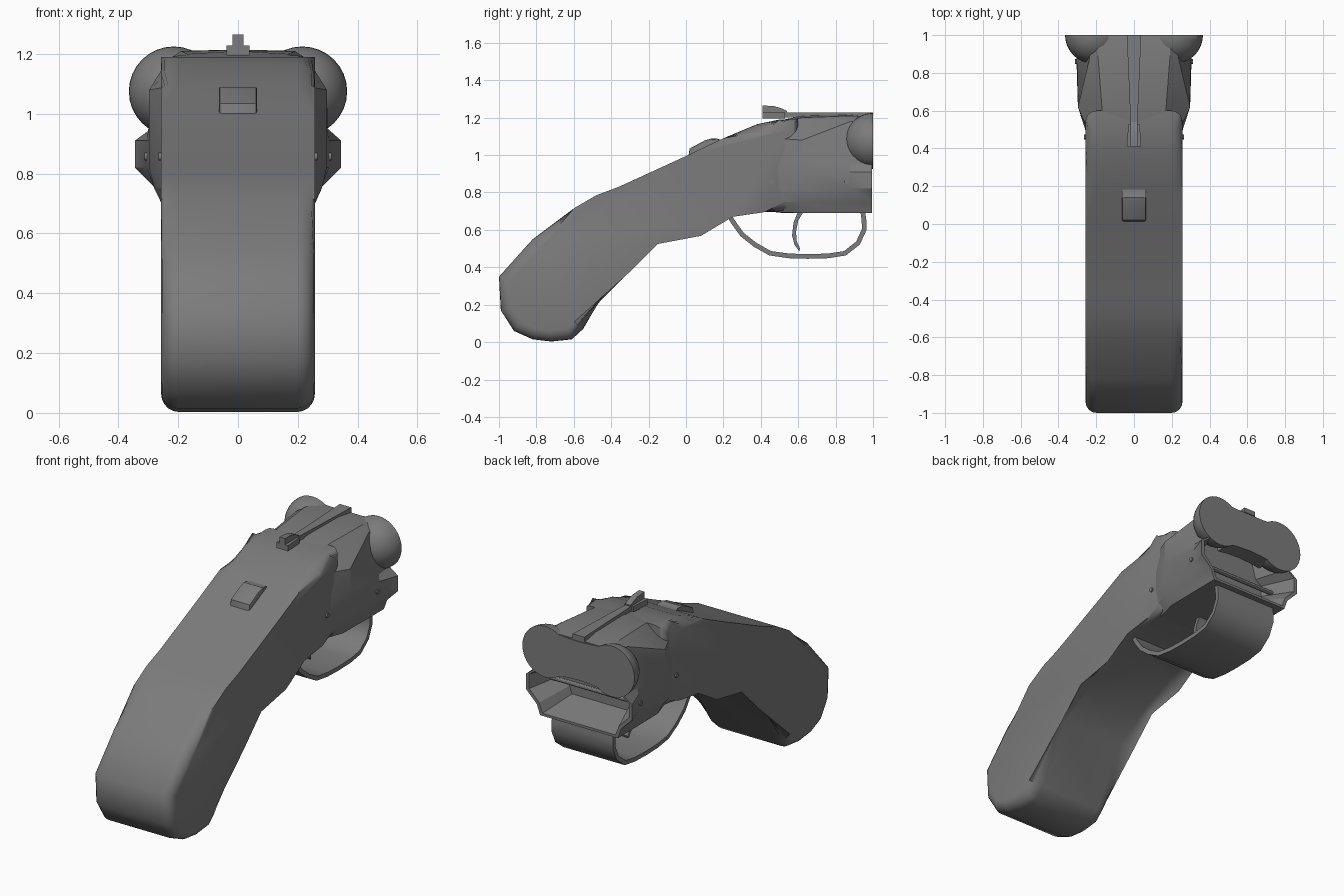
import bpy, bmesh, math
from mathutils import Matrix, Vector

if "Cube" in bpy.data.objects:
    bpy.data.objects.remove(bpy.data.objects["Cube"])

steel = bpy.data.materials.new("dark_grey")
steel.diffuse_color = (0.2, 0.2, 0.2, 1)
steel.use_nodes = True
steel.node_tree.nodes["Principled BSDF"].inputs["Base Color"].default_value = steel.diffuse_color


def finish(bm, name, angle=30):
    bmesh.ops.recalc_face_normals(bm, faces=bm.faces[:])
    me = bpy.data.meshes.new(name)
    bm.to_mesh(me)
    bm.free()
    me.materials.append(steel)
    ob = bpy.data.objects.new(name, me)
    bpy.context.collection.objects.link(ob)
    bpy.ops.object.select_all(action='DESELECT')
    ob.select_set(True)
    bpy.context.view_layer.objects.active = ob
    bpy.ops.object.shade_smooth_by_angle(angle=math.radians(angle))
    return ob


def side_extrude(name, profile, half, bevel=0.0, segments=3, angle=30):
    """Extrude a (y, z) outline across x and round its two side rims."""
    bm = bmesh.new()
    rings = [[bm.verts.new((x, y, z)) for y, z in profile] for x in (-half, half)]
    caps = [bm.faces.new(r) for r in rings]
    rims = [e for f in caps for e in f.edges]
    n = len(profile)
    for i in range(n):
        j = (i + 1) % n
        bm.faces.new((rings[0][i], rings[0][j], rings[1][j], rings[1][i]))
    if bevel:
        bmesh.ops.bevel(bm, geom=rims, offset=bevel, segments=segments,
                        profile=0.5, affect='EDGES', clamp_overlap=True)
    return finish(bm, name, angle)


def ribbon(name, path, thick, half):
    """Thicken a (y, z) path into a curved strip."""
    pts = [Vector(p) for p in path]
    left, right = [], []
    for i, p in enumerate(pts):
        d = (pts[min(i + 1, len(pts) - 1)] - pts[max(i - 1, 0)]).normalized()
        nrm = Vector((-d.y, d.x)) * thick / 2
        left.append(p + nrm)
        right.append(p - nrm)
    return side_extrude(name, left + right[::-1], half, angle=40)


# Curved pistol-grip stock
side_extrude("stock", [
    (-1, .35), (-.99, .17), (-.92, .06), (-.82, .015), (-.72, .003), (-.61, .015),
    (-.55, .07), (-.36, .405), (-.15, .525), (.06, .625), (.25, .67), (.42, .695),
    (.6, .697), (.6, 1.195), (.5, 1.19), (.38, 1.165), (.2, 1.09), (0, .995), (-.36, .83),
    (-.48, .785), (-.6, .715), (-.82, .55)], .257, bevel=.06, segments=5, angle=50)

# Receiver: half sections from top centre to bottom centre, mirrored and lofted
sections = [
    (.48, [(0, 1.18), (.15, 1.17), (.235, 1.09), (.252, .95), (.252, .91), (.252, .82), (.25, .75), (.21, .695), (0, .692)]),
    (.62, [(0, 1.21), (.17, 1.2), (.297, 1.08), (.297, .95), (.297, .91), (.297, .82), (.28, .75), (.25, .69), (0, .69)]),
    (.88, [(0, 1.215), (.19, 1.21), (.235, 1.18), (.3, .95), (.305, .91), (.305, .82), (.275, .75), (.253, .69), (0, .69)]),
    (.995, [(0, 1.2), (.19, 1.2), (.225, 1.18), (.29, .95), (.345, .91), (.345, .82), (.275, .75), (.253, .69), (0, .69)]),
]
# Hollow front: a thin rim, then a recessed back wall
rim = sections[-1][1]
for y, s in ((.995, .94), (.8, .72)):
    sections.append((y, [(x * s, .94 + (z - .94) * s) for x, z in rim]))
bm = bmesh.new()
rings = []
for y, half in sections:
    loop = half + [(-x, z) for x, z in half[-2:0:-1]]
    rings.append([bm.verts.new((x, y, z)) for x, z in loop])
for a, b in zip(rings, rings[1:]):
    for i in range(len(a)):
        j = (i + 1) % len(a)
        bm.faces.new((a[i], a[j], b[j], b[i]))
bm.faces.new(rings[0])
bm.faces.new(rings[-1])
finish(bm, "receiver", 20)

# Rounded breech ends, cut flat at the front
for sx, side in ((-1, "left"), (1, "right")):
    bm = bmesh.new()
    bmesh.ops.create_uvsphere(bm, u_segments=32, v_segments=20, radius=.15,
                              matrix=Matrix.Translation((sx * .215, 1, 1.075))
                              @ Matrix.Rotation(math.pi / 2, 4, 'X'))
    cut = bmesh.ops.bisect_plane(bm, geom=bm.verts[:] + bm.edges[:] + bm.faces[:],
                                 plane_co=(0, 1, 0), plane_no=(0, 1, 0), clear_outer=True)
    bmesh.ops.holes_fill(bm, edges=[e for e in bm.edges if e.is_boundary])
    finish(bm, side + "_breech_ball", 40)

# Waisted bridge joining the two breech ends
bm = bmesh.new()
top = [(x, 1.192 + .4 * x * x) for x in (-.15, -.08, 0, .08, .15)]
low = [(x, .965 - .6 * x * x) for x in (.15, .08, 0, -.08, -.15)]
face = bm.faces.new([bm.verts.new((x, 1, z)) for x, z in top + low])
ext = bmesh.ops.extrude_face_region(bm, geom=[face], use_keep_orig=True)
bmesh.ops.translate(bm, verts=[v for v in ext["geom"] if isinstance(v, bmesh.types.BMVert)],
                    vec=(0, -.1, 0))
finish(bm, "breech_bridge")

# Trigger guard and trigger
ribbon("trigger_guard", [
    (.225, .69), (.25, .645), (.3, .575), (.37, .52), (.45, .475), (.55, .461), (.65, .458),
    (.76, .461), (.85, .475), (.92, .53), (.952, .6), (.952, .65), (.945, .7)], .025, .2)
side_extrude("trigger", [(.6, .7), (.575, .64), (.567, .57), (.58, .52), (.605, .487),
                         (.61, .5), (.592, .54), (.588, .59), (.6, .65), (.63, .7)], .05)

# Top rib, tapering forward, with a raised lever
bm = bmesh.new()
for y0, y1, w0, w1, z0, z1 in ((.41, .53, .038, .03, 1.195, 1.228), (.53, 1, .018, .038, 1.2, 1.228)):
    v = [bm.verts.new((s * w, y, z)) for y, w in ((y0, w0), (y1, w1))
         for s, z in ((-1, z0), (1, z0), (1, z1), (-1, z1))]
    for q in ((0, 1, 2, 3), (4, 5, 6, 7), (0, 1, 5, 4), (1, 2, 6, 5), (2, 3, 7, 6), (3, 0, 4, 7)):
        bm.faces.new([v[i] for i in q])
finish(bm, "top_rib")
side_extrude("top_lever", [(.41, 1.22), (.41, 1.265), (.47, 1.262), (.51, 1.25),
                           (.54, 1.235), (.54, 1.22)], .018)

# Sliding safety catch
side_extrude("safety_catch", [(.01, .98), (.02, 1.035), (.1, 1.078), (.14, 1.09),
                              (.165, 1.08), (.19, 1.083), (.19, 1.04)], .063, bevel=.008, segments=2)

# Cross pins
for name, y, half in (("rear_pin", .46, .265), ("front_pin", .86, .312)):
    side_extrude(name, [(y + .013 * math.cos(a * math.pi / 6), .857 + .013 * math.sin(a * math.pi / 6))
                        for a in range(12)], half)
